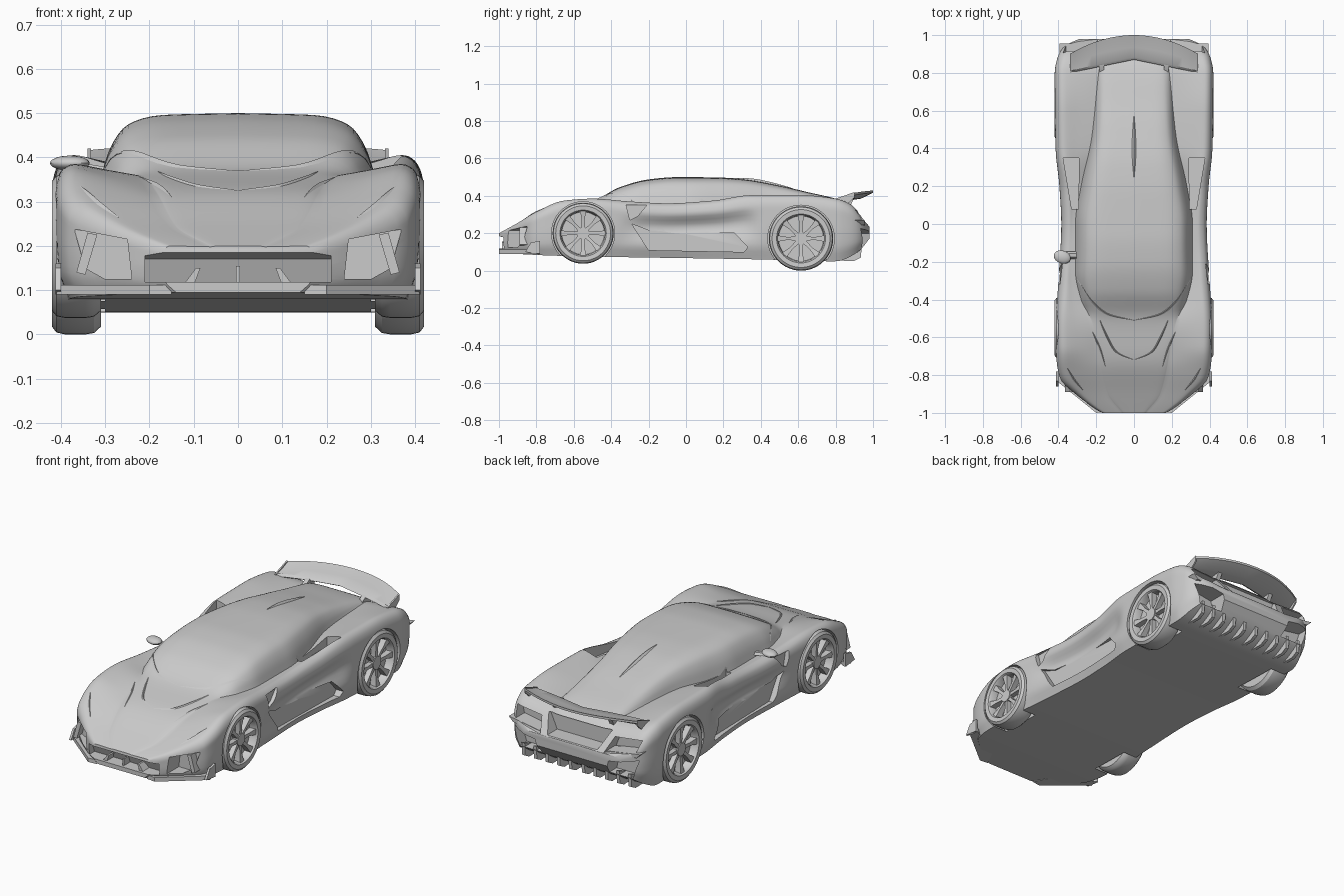
import bpy, bmesh, math
from mathutils import Vector, Matrix
from mathutils.bvhtree import BVHTree

if "Cube" in bpy.data.objects:
    bpy.data.objects.remove(bpy.data.objects["Cube"], do_unlink=True)

paint = bpy.data.materials.new("plain_grey")
paint.use_nodes = True
paint.diffuse_color = (0.6, 0.6, 0.6, 1)
paint.node_tree.nodes["Principled BSDF"].inputs["Base Color"].default_value = paint.diffuse_color


# ---------- helpers ----------
def finish(name, bm, angle=32):
    bmesh.ops.recalc_face_normals(bm, faces=bm.faces)
    mesh = bpy.data.meshes.new(name)
    bm.to_mesh(mesh)
    bm.free()
    mesh.materials.append(paint)
    obj = bpy.data.objects.new(name, mesh)
    bpy.context.collection.objects.link(obj)
    smooth(obj, angle)
    return obj


def smooth(obj, angle=32):
    bpy.ops.object.select_all(action='DESELECT')
    obj.select_set(True)
    bpy.context.view_layer.objects.active = obj
    bpy.ops.object.shade_smooth_by_angle(angle=math.radians(angle))


def curve(pts, t):
    """Monotone cubic through (t, value) pairs."""
    n = len(pts)
    t = min(max(t, pts[0][0]), pts[-1][0])
    i = max(k for k in range(n - 1) if pts[k][0] <= t)
    slope = [(b[1] - a[1]) / (b[0] - a[0]) for a, b in zip(pts, pts[1:])]

    def tangent(k):
        if k in (0, n - 1):
            return slope[min(k, n - 2)]
        p, q = slope[k - 1], slope[k]
        return 2 * p * q / (p + q) if p * q > 0 else 0

    (a, va), (b, vb) = pts[i], pts[i + 1]
    h = b - a
    s = (t - a) / h
    return (va * (1 + 2 * s) * (1 - s) ** 2 + vb * s * s * (3 - 2 * s)
            + h * s * (1 - s) * (tangent(i) * (1 - s) - tangent(i + 1) * s))


def spline(points, steps):
    xs, zs = ([(k, p[c]) for k, p in enumerate(points)] for c in (0, 1))
    count = (len(points) - 1) * steps
    return [(curve(xs, k / steps), curve(zs, k / steps)) for k in range(count + 1)]


def loft(bm, rings):
    rows = [[bm.verts.new(p) for p in ring] for ring in rings]
    n = len(rows[0])
    for a, b in zip(rows, rows[1:]):
        for i in range(n):
            bm.faces.new((a[i], a[(i + 1) % n], b[(i + 1) % n], b[i]))
    bm.faces.new(rows[0])
    bm.faces.new(rows[-1][::-1])


def prism(name, poly, axis, lo, hi, mirror=True):
    """Extrude a 2D outline along an axis, on both sides if mirrored."""
    bm = bmesh.new()
    place = {'x': lambda u, v, c: (c, u, v), 'y': lambda u, v, c: (u, c, v),
             'z': lambda u, v, c: (u, v, c)}[axis]
    for side in ((1, -1) if mirror else (1,)):
        rings = []
        for c in (lo, hi):
            pts = [place(u, v, c) for u, v in poly]
            rings.append([(p[0] * side, p[1], p[2]) for p in pts])
        loft(bm, rings)
    return finish(name, bm)


def cut(target, cutter):
    mod = target.modifiers.new("cut", 'BOOLEAN')
    mod.operation, mod.solver, mod.object = 'DIFFERENCE', 'EXACT', cutter
    bpy.context.view_layer.objects.active = target
    bpy.ops.object.modifier_apply(modifier=mod.name)
    bpy.data.objects.remove(cutter, do_unlink=True)


# ---------- body shell: lines running nose to tail ----------
WIDTH = [(-1, .17), (-.97, .22), (-.9, .31), (-.82, .39), (-.72, .41), (-.55, .415), (-.3, .4),
         (0, .385), (.2, .395), (.4, .415), (.8, .42), (.88, .405), (.94, .37), (.98, .29)]
FLOOR = [(-1, .095), (-.7, .08), (.4, .06), (.8, .05), (.92, .1), (.98, .17)]
CREST = [(-1, .2), (-.9, .255), (-.8, .315), (-.65, .375), (-.5, .385), (-.3, .37), (-.1, .36),
         (.15, .375), (.35, .405), (.6, .405), (.8, .385), (.88, .355), (.98, .235)]
SPINE = [(-1, .2), (-.9, .245), (-.72, .325), (-.5, .372), (-.35, .448), (-.2, .488), (-.05, .5),
         (.15, .499), (.3, .49), (.5, .455), (.65, .42), (.8, .385), (.88, .355), (.98, .235)]
CABIN = [(-1, .06), (-.9, .14), (-.5, .23), (-.4, .28), (-.25, .31), (0, .31), (.2, .28),
         (.45, .225), (.85, .18), (.98, .15)]
VALLEY = [(-1, .198), (-.9, .242), (-.72, .318), (-.5, .36), (0, .358), (.2, .36), (.4, .375),
          (.8, .365), (.88, .345), (.98, .233)]
TUCK = [(-1, 0), (-.38, 0), (-.2, .03), (.1, .04), (.3, .03), (.42, 0), (1, 0)]


def section(y):
    w, b, crest, top, g, v, tuck = (curve(t, y) for t in
                                    (WIDTH, FLOOR, CREST, SPINE, CABIN, VALLEY, TUCK))
    h, d = crest - b, top - v
    flank = spline([(w - .03, b), (w - .005, b + .25 * h), (w - tuck, b + .55 * h),
                    (w, b + .8 * h), (w * .97, b + .94 * h), (w * .89, crest),
                    ((w * .89 + g) / 2, (crest + v) / 2), (g, v)], 4)
    roof = spline([(g, v), (g * .93, v + .45 * d), (g * .8, v + .82 * d),
                   (g * .55, v + .97 * d), (0, top)], 4)
    half = [(0, b)] + flank + roof[1:]
    ring = half + [(-x, z) for x, z in half[-2:0:-1]]
    return [(x, y, z) for x, z in ring]


bm = bmesh.new()
loft(bm, [section(-1 + 1.98 * k / 84) for k in range(85)])
body = finish("body", bm)

# ---------- openings ----------
WHEELS = {"front": (-.55, .2, .163), "rear": (.615, .172, .172)}
for y, z, r in WHEELS.values():
    arch = [(y + (r + .006) * math.cos(k * math.tau / 48),
             z + (r + .006) * math.sin(k * math.tau / 48)) for k in range(48)]
    cut(body, prism("arch_cutter", arch, 'x', .3, .5))

cut(body, prism("mouth_cutter", [(-1.05, .2), (-.95, .17), (-.93, .118), (-1.05, .118)],
                'x', -.21, .21, False))
cut(body, prism("lamp_cutter", [(.25, .215), (.37, .238), (.345, .15), (.3, .125), (.24, .125)],
                'y', -1.1, -.85))
cut(body, prism("sill_cutter", [(-.29, .25), (-.2, .11), (.31, .1), (.33, .125), (.26, .2),
                                (-.2, .215)], 'x', .358, .5))
cut(body, prism("gill_cutter", [(-.32, .35), (-.21, .35), (-.26, .29), (-.3, .27)], 'x', .375, .5))
cut(body, prism("scoop_cutter", [(.295, .08), (.33, .08), (.375, .35), (.29, .35)], 'z', .335, .5))
cut(body, prism("plate_cutter", [(-.15, .24), (.15, .24), (.19, .33), (-.19, .33)],
                'y', .89, 1.1, False))
cut(body, prism("tail_lamp_cutter", [(.19, .235), (.36, .265), (.375, .325), (.22, .31)],
                'y', .87, 1.1))
cut(body, prism("rear_vent_cutter", [(.2, .12), (.34, .12), (.375, .225), (.22, .2)],
                'y', .88, 1.1))
smooth(body)

# ---------- raised creases that follow the surface ----------
tree = BVHTree.FromObject(body, bpy.context.evaluated_depsgraph_get())


def ridge(name, points, radius=.004, sides=(1, -1)):
    bm = bmesh.new()
    for side in sides:
        rings = []
        path = spline(points, 6)
        for k, (x, y) in enumerate(path):
            hit = tree.ray_cast(Vector((x * side, y, 1)), Vector((0, 0, -1)))[0]
            r = radius * (.15 + math.sin(math.pi * k / (len(path) - 1)))
            a, c = path[max(k - 1, 0)], path[min(k + 1, len(path) - 1)]
            across = Vector((a[1] - c[1], (c[0] - a[0]) * side, 0)).normalized()
            rings.append([hit + across * r * u + Vector((0, 0, r * v))
                          for u, v in ((-2, -1), (0, 1), (2, -1))])
        loft(bm, rings)
    return finish(name, bm, 50)


ridge("hood_arc", [(0, -.72), (.09, -.68), (.15, -.58), (.18, -.51)])
ridge("hood_vent", [(.15, -.76), (.18, -.66), (.22, -.57)])
ridge("windscreen_base", [(0, -.51), (.13, -.48), (.22, -.41), (.3, -.29)])
ridge("headlight_crease", [(.27, -.88), (.32, -.82), (.355, -.76)], .005)
ridge("roof_fin", [(0, .25), (0, .4), (0, .57)], .009, (1,))

# ---------- nose details ----------
prism("lamp_blade", [(.318, .225), (.34, .23), (.365, .14), (.345, .135)], 'y', -.89, -.84)
prism("splitter_blade", [(.15, -.995), (.2, -1), (.41, -.83), (.4, -.78), (.2, -.9)],
      'z', .09, .112)
prism("splitter_tip", [(-.86, .1), (-.78, .09), (-.78, .16), (-.83, .15)], 'x', .4, .412)
prism("mouth_fin", [(-.004, .11), (.004, .11), (.004, .155), (-.004, .155)],
      'y', -.985, -.92, False)
prism("mouth_side_fin", [(.1, .11), (.125, .11), (.095, .15), (.085, .15)], 'y', -.985, -.92)

# ---------- rear details ----------
for k in range(5):
    x = .03 + .07 * k
    prism("diffuser_fin", [(.74, .055), (.9, .052), (.935, .07), (.94, .14), (.82, .1)],
          'x', x, x + .018)
prism("tail_blade", [(.17, .215), (.37, .245), (.395, .27), (.36, .265), (.17, .235)],
      'y', .88, .955)

# ---------- rear wing ----------
bm = bmesh.new()
rings = []
for k in range(25):
    x = -.34 + .68 * k / 24
    t = abs(x) / .34
    front, back, drop = .87 - .07 * t, 1 - .1 * t * t, .012 * t ** 3
    chord = [(0, .385), (.1, .397), (.5, .407), (1, .428), (1, .416), (.5, .385), (.1, .377)]
    rings.append([(x, front + (back - front) * u, z - drop) for u, z in chord])
loft(bm, rings)
finish("wing", bm)
prism("wing_strut", [(.79, .36), (.87, .33), (.9, .39), (.84, .39)], 'x', .158, .182)
prism("wing_end_plate", [(.8, .365), (.85, .345), (.9, .39), (.9, .42), (.8, .385)], 'x', .332, .34)

# ---------- wheels ----------
TYRE = [(.31, .7), (.31, .9), (.325, .98), (.345, 1), (.39, 1), (.41, .975), (.42, .9),
        (.418, .76), (.408, .72), (.375, .7)]
for place, (y, z, r) in WHEELS.items():
    for side, label in ((1, "left"), (-1, "right")):
        bm = bmesh.new()
        # tyre and dished backing, spun about the axle
        turns = [[bm.verts.new((x * side, y + q * r * math.cos(a), z + q * r * math.sin(a)))
                  for x, q in TYRE] for a in (k * math.tau / 48 for k in range(48))]
        for k in range(48):
            a, b = turns[k], turns[(k + 1) % 48]
            for i in range(len(TYRE) - 1):
                bm.faces.new((a[i], a[i + 1], b[i + 1], b[i]))
        bm.faces.new([t[0] for t in turns])
        bm.faces.new([t[-1] for t in turns])
        # spokes widen from hub to rim
        for k in range(8):
            turn = Matrix.Rotation(k * math.tau / 8, 3, 'X')
            rings = []
            for q, half, face in ((.12, .06, .4), (.45, .05, .403), (.73, .1, .41)):
                quad = ((-half, face), (half, face), (half, .372), (-half, .372))
                pts = [turn @ Vector((0, u * r, q * r)) + Vector((c, y, z)) for u, c in quad]
                rings.append([(p.x * side, p.y, p.z) for p in pts])
            loft(bm, rings)
        hub = [(y + .2 * r * math.cos(k * math.tau / 20), z + .2 * r * math.sin(k * math.tau / 20))
               for k in range(20)]
        loft(bm, [[(c * side, u, v) for u, v in hub] for c in (.37, .405)])
        finish(f"{place}_{label}_wheel", bm)

# ---------- single door mirror ----------
bm = bmesh.new()
shape = (Matrix.Translation((-.38, -.175, .387)) @ Matrix.Rotation(-.35, 4, 'Z')
         @ Matrix.Diagonal((.046, .034, .017, 1)))
bmesh.ops.create_uvsphere(bm, u_segments=20, v_segments=12, radius=1, matrix=shape)
loft(bm, [[(x, -.165 + u, z + v) for u, v in ((-.02, 0), (.02, 0), (.01, .012), (-.01, .012))]
          for x, z in ((-.37, .378), (-.29, .365))])
finish("right_mirror", bm)
